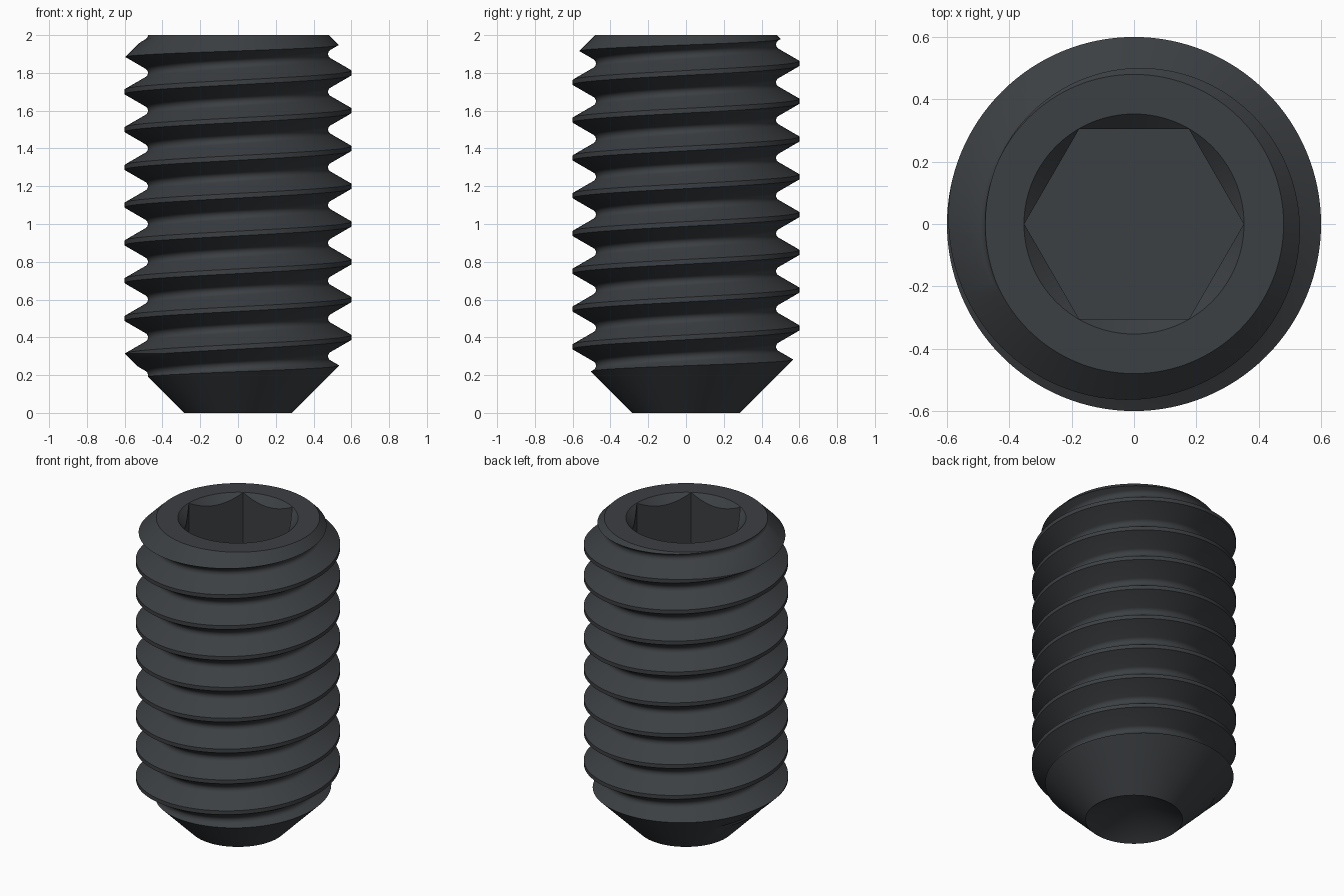
import bpy, bmesh
from math import sin, cos, tan, pi, radians

if "Cube" in bpy.data.objects:
    bpy.data.objects.remove(bpy.data.objects["Cube"])

PITCH, R_CREST, R_ROOT, FLAT = 0.2, 0.6, 0.477, 0.0125
SEG = 128


def make_object(name, bm):
    bmesh.ops.recalc_face_normals(bm, faces=bm.faces)
    me = bpy.data.meshes.new(name)
    bm.to_mesh(me)
    bm.free()
    ob = bpy.data.objects.new(name, me)
    bpy.context.collection.objects.link(ob)
    return ob


def lathe(name, profile, n):
    """Closed solid of revolution; profile starts and ends on the z axis."""
    bm = bmesh.new()
    rings = []
    for r, z in profile:
        count = n if r > 0 else 1
        rings.append([bm.verts.new((r * cos(2 * pi * i / n), r * sin(2 * pi * i / n), z))
                      for i in range(count)])
    for a, b in zip(rings, rings[1:]):
        for i in range(n):
            k = (i + 1) % n
            quad = [a[i % len(a)], a[k % len(a)], b[k % len(b)], b[i % len(b)]]
            bm.faces.new(list(dict.fromkeys(quad)))
    return make_object(name, bm)


def thread_profile():
    """One pitch of 60 degree thread: flat crest, straight flanks, rounded root."""
    apex = R_CREST - (PITCH / 2 - FLAT) / tan(radians(30))
    rho = R_ROOT - apex
    centre = apex + 2 * rho
    pts = [(R_CREST, -FLAT), (R_CREST, FLAT)]
    for k in range(9):
        a = radians(-60 + 15 * k)
        pts.append((centre - rho * cos(a), PITCH / 2 + rho * sin(a)))
    return pts


def thread_rod(name, z0, turns):
    """Helical rod whose crest passes z = z0 on the +x side."""
    prof = thread_profile()
    m = len(prof)
    bm = bmesh.new()
    cols = []
    for i in range(SEG + 1):
        a = 2 * pi * i / SEG
        col = []
        for j in range(m * turns + 1):
            r, z = prof[j % m]
            z += z0 + PITCH * (j // m + i / SEG)
            col.append(bm.verts.new((r * cos(a), r * sin(a), z)))
        cols.append(col)
    for c, d in zip(cols, cols[1:]):
        for j in range(m * turns):
            bm.faces.new((c[j], d[j], d[j + 1], c[j + 1]))
    bmesh.ops.remove_doubles(bm, verts=bm.verts, dist=1e-5)
    # close both ends with fans to the axis
    mid = z0 + PITCH * turns / 2
    low = bm.verts.new((0, 0, z0 + PITCH / 2))
    high = bm.verts.new((0, 0, z0 + PITCH * (turns + 0.5)))
    for e in [e for e in bm.edges if e.is_boundary]:
        tip = low if e.verts[0].co.z < mid else high
        bm.faces.new((e.verts[0], e.verts[1], tip))
    return make_object(name, bm)


def boolean(ob, cutter, operation):
    mod = ob.modifiers.new(operation.lower(), 'BOOLEAN')
    mod.operation, mod.object, mod.solver = operation, cutter, 'EXACT'
    bpy.context.view_layer.objects.active = ob
    bpy.ops.object.modifier_apply(modifier=mod.name)
    bpy.data.objects.remove(cutter)


# threaded shank
screw = thread_rod("set_screw", -0.6, 16)

# end shapes: cup point, 45 degree bottom cone and top chamfer
envelope = lathe("end_envelope", [(0, 0.165), (0.285, 0), (0.7, 0.415),
                                  (0.7, 1.78), (0.48, 2), (0, 2)], SEG)
boolean(screw, envelope, 'INTERSECT')

# hex socket with countersunk mouth
hexagon = lathe("hex_cutter", [(0, 1.2), (0.352, 1.2), (0.352, 2.2), (0, 2.2)], 6)
boolean(screw, hexagon, 'DIFFERENCE')
mouth = lathe("mouth_cutter", [(0, 1.647), (0.453, 2.1), (0, 2.1)], SEG)
boolean(screw, mouth, 'DIFFERENCE')

# dark steel
steel = bpy.data.materials.new("dark_steel")
steel.diffuse_color = (0.045, 0.05, 0.055, 1)
steel.use_nodes = True
steel.node_tree.nodes["Principled BSDF"].inputs["Base Color"].default_value = steel.diffuse_color
screw.data.materials.clear()
screw.data.materials.append(steel)

bpy.ops.object.select_all(action='DESELECT')
screw.select_set(True)
bpy.context.view_layer.objects.active = screw
bpy.ops.object.shade_smooth_by_angle(angle=radians(25))
